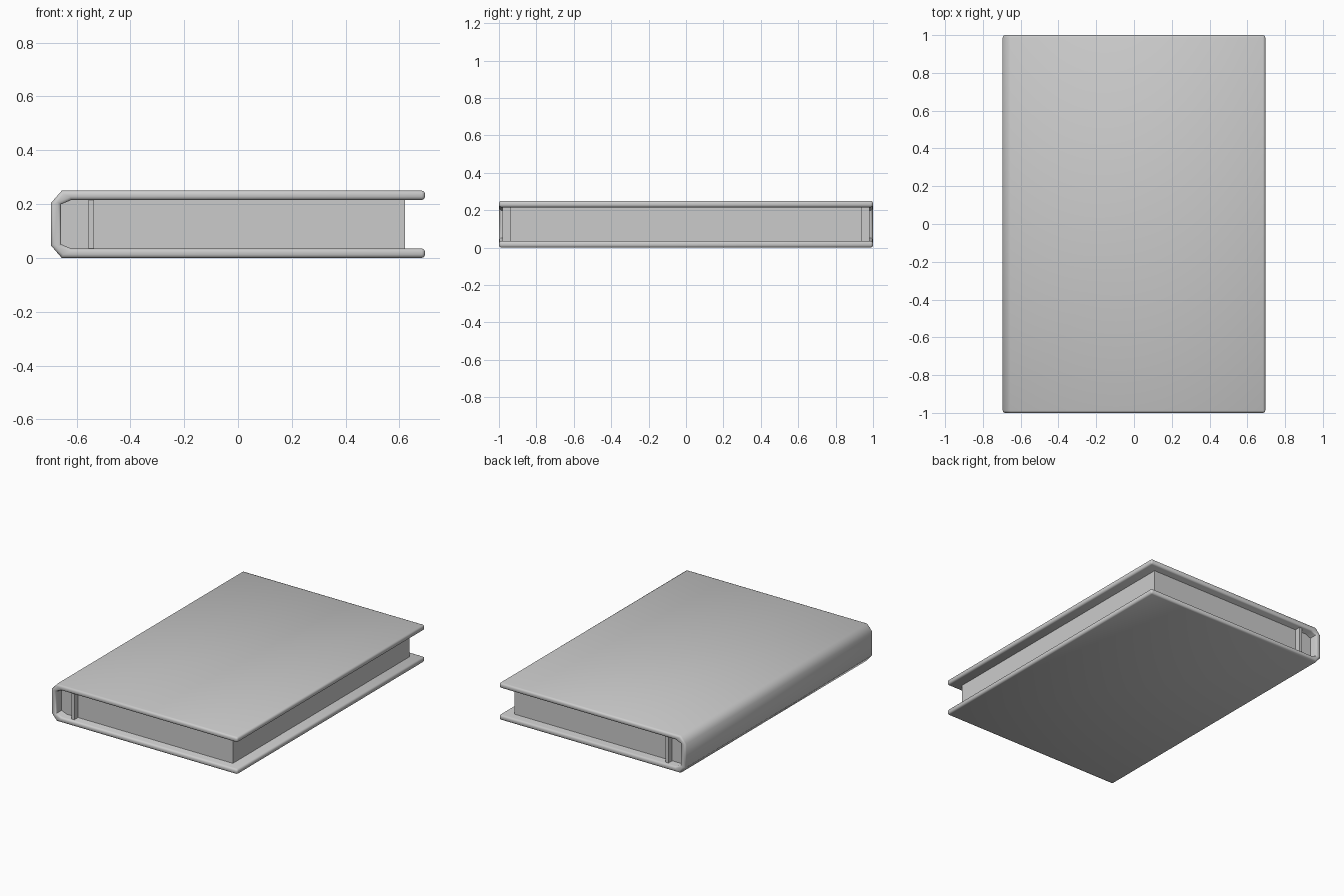
import bpy, bmesh
from math import radians

if "Cube" in bpy.data.objects:
    bpy.data.objects.remove(bpy.data.objects["Cube"])


def finish(name, bm, bevel=0.0, smooth=None):
    """Turn a bmesh into a named object, with optional rounded square edges."""
    bmesh.ops.recalc_face_normals(bm, faces=bm.faces)
    if bevel:
        edges = [e for e in bm.edges if e.calc_face_angle(0) > radians(75)]
        bmesh.ops.bevel(bm, geom=edges, offset=bevel, segments=2,
                        profile=0.5, affect='EDGES')
    mesh = bpy.data.meshes.new(name)
    bm.to_mesh(mesh)
    bm.free()
    obj = bpy.data.objects.new(name, mesh)
    bpy.context.collection.objects.link(obj)
    if smooth:
        bpy.ops.object.select_all(action='DESELECT')
        obj.select_set(True)
        bpy.context.view_layer.objects.active = obj
        bpy.ops.object.shade_smooth_by_angle(angle=radians(smooth))
    return obj


def extrude_y(bm, faces, half):
    """Extrude flat xz faces from y = -half to y = +half."""
    out = bmesh.ops.extrude_face_region(bm, geom=faces, use_keep_orig=True)
    verts = [g for g in out["geom"] if isinstance(g, bmesh.types.BMVert)]
    bmesh.ops.translate(bm, verts=verts, vec=(0, 2 * half, 0))


# Cover: C-shaped wrap of two boards and a chamfered spine
outer = [(0.695, 0.0), (-0.655, 0.0), (-0.695, 0.046),
         (-0.695, 0.204), (-0.655, 0.25), (0.695, 0.25)]
inner = [(0.695, 0.035), (-0.62, 0.035), (-0.658, 0.051),
         (-0.658, 0.199), (-0.62, 0.215), (0.695, 0.215)]
bm = bmesh.new()
a = [bm.verts.new((x, -1, z)) for x, z in outer]
b = [bm.verts.new((x, -1, z)) for x, z in inner]
quads = [bm.faces.new((a[i], a[i + 1], b[i + 1], b[i])) for i in range(5)]
extrude_y(bm, quads, 1.0)
finish("cover", bm, bevel=0.012, smooth=60)

# Page block: fills the cover, set back from the three open edges
pages = [(0.62, 0.035)] + inner[1:5] + [(0.62, 0.215)]
bm = bmesh.new()
face = bm.faces.new([bm.verts.new((x, -0.94, z)) for x, z in pages])
extrude_y(bm, [face], 0.94)
finish("page_block", bm)

# Binding strip: thin bar standing proud of the pages at head and tail
bm = bmesh.new()
bmesh.ops.create_cube(bm, size=1)
bmesh.ops.scale(bm, verts=bm.verts, vec=(0.02, 1.96, 0.18))
bmesh.ops.translate(bm, verts=bm.verts, vec=(-0.545, 0, 0.125))
finish("binding_strip", bm)
